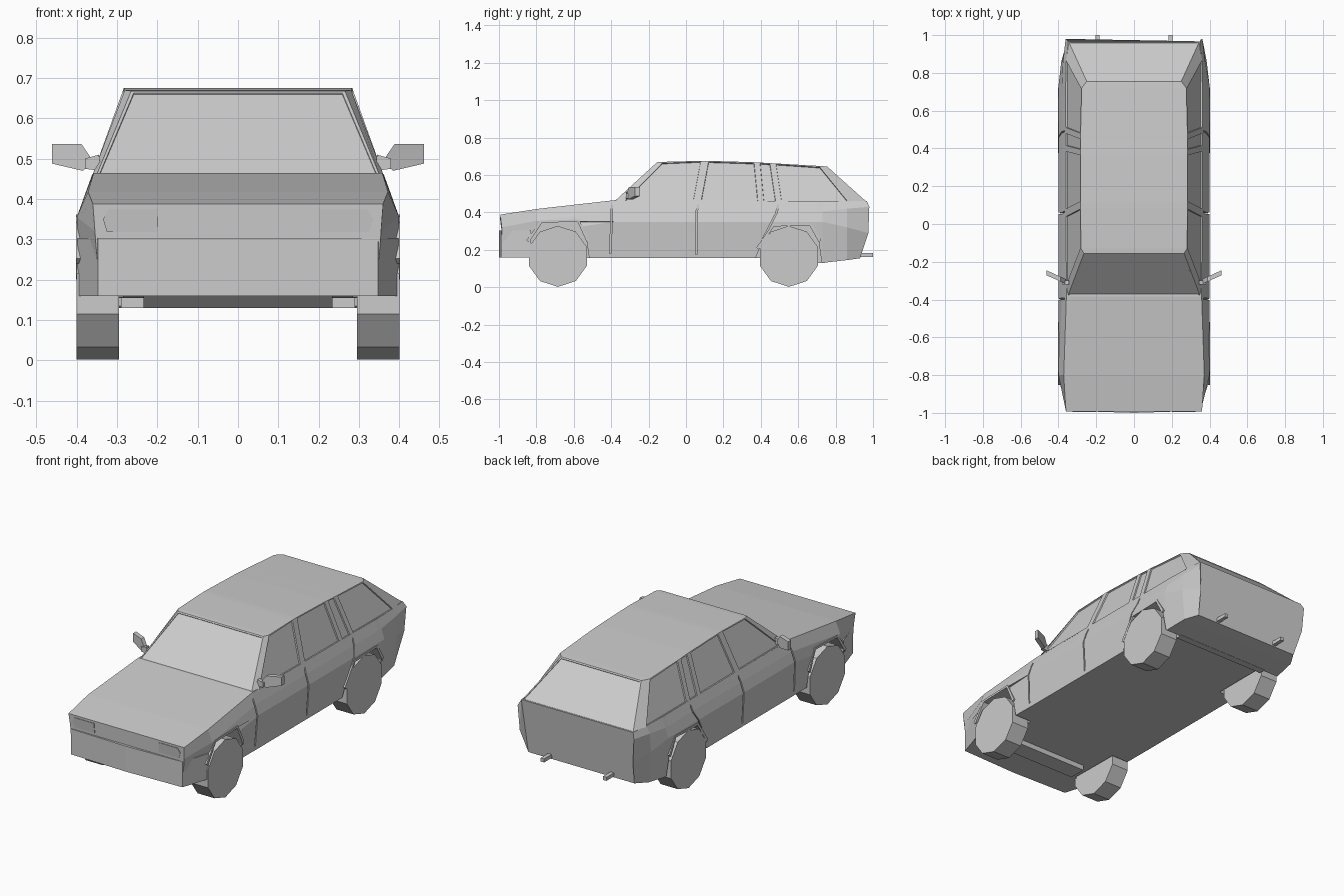
import bpy, bmesh, math
from mathutils import Vector

if "Cube" in bpy.data.objects:
    bpy.data.objects.remove(bpy.data.objects["Cube"], do_unlink=True)

grey = bpy.data.materials.new("plain_grey")
grey.use_nodes = True
grey.diffuse_color = (0.6, 0.6, 0.6, 1)
grey.node_tree.nodes["Principled BSDF"].inputs["Base Color"].default_value = (0.6, 0.6, 0.6, 1)


def finish(name, bm):
    bmesh.ops.recalc_face_normals(bm, faces=bm.faces)
    mesh = bpy.data.meshes.new(name)
    bm.to_mesh(mesh)
    bm.free()
    mesh.materials.append(grey)
    ob = bpy.data.objects.new(name, mesh)
    bpy.context.collection.objects.link(ob)
    return ob


def loft(stations):
    """Skin half rings of (x, y, z), mirrored across x. Returns bmesh, strips, caps."""
    bm = bmesh.new()
    rings = []
    for half in stations:
        full = half + [(-x, y, z) for x, y, z in reversed(half)]
        rings.append([bm.verts.new(p) for p in full])
    n = len(rings[0])
    strips = [[bm.faces.new((a[i], a[(i + 1) % n], b[(i + 1) % n], b[i])) for i in range(n)]
              for a, b in zip(rings, rings[1:])]
    caps = [bm.faces.new(rings[0]), bm.faces.new(rings[-1])]
    bmesh.ops.recalc_face_normals(bm, faces=bm.faces)
    return bm, strips, caps


def prism(name, points, offset):
    """Extrude a planar outline by an offset vector."""
    bm = bmesh.new()
    low = [bm.verts.new(p) for p in points]
    high = [bm.verts.new(Vector(p) + Vector(offset)) for p in points]
    bm.faces.new(low)
    bm.faces.new(high)
    for i in range(len(low)):
        j = (i + 1) % len(low)
        bm.faces.new((low[i], low[j], high[j], high[i]))
    return finish(name, bm)


def side_prism(name, outline, x0, x1, side):
    return prism(name, [(side * x0, y, z) for y, z in outline], (side * (x1 - x0), 0, 0))


def cut(ob, cutter):
    cutter.hide_render = True
    mod = ob.modifiers.new("cut", "BOOLEAN")
    mod.operation = "DIFFERENCE"
    mod.solver = "EXACT"
    mod.object = cutter
    graph = bpy.context.evaluated_depsgraph_get()
    mesh = bpy.data.meshes.new_from_object(ob.evaluated_get(graph))
    ob.modifiers.clear()
    ob.data = mesh
    bpy.data.objects.remove(cutter, do_unlink=True)


# Lower body: rings of sill, waist, shoulder and belt
def ring(y, sill, waist, shoulder, belt, dy=(0, 0, 0, 0)):
    return [(x, y + d, z) for (x, z), d in zip((sill, waist, shoulder, belt), dy)]


body_bm, _, _ = loft([
    ring(-0.985, (.34, .16), (.352, .28), (.355, .32), (.36, .388), (0, 0, 0, -.008)),
    ring(-0.80, (.39, .16), (.395, .29), (.40, .355), (.372, .418)),
    ring(-0.385, (.388, .155), (.40, .35), (.382, .405), (.358, .465)),
    ring(0.70, (.388, .155), (.40, .35), (.382, .405), (.362, .46)),
    ring(0.73, (.385, .13), (.40, .35), (.382, .405), (.362, .46)),
    ring(0.86, (.37, .145), (.385, .32), (.376, .42), (.358, .46)),
    ring(0.98, (.33, .155), (.352, .29), (.362, .43), (.348, .46), (-.05, -.005, 0, -.013)),
])
body = finish("body", body_bm)

# Wheel arches and door gaps
arches = {
    "front": [(-.87, .10), (-.84, .24), (-.77, .345), (-.58, .35), (-.53, .24), (-.51, .10)],
    "rear": [(.35, .10), (.39, .20), (.47, .325), (.66, .33), (.71, .24), (.73, .10)],
}
gaps = [
    [(-.405, .18), (-.395, .44)],
    [(.055, .175), (.058, .41), (.068, .45)],
    [(.40, .235), (.485, .40), (.492, .45)],
]
for side in (1, -1):
    for outline in arches.values():
        cut(body, side_prism("arch_cutter", outline, .285, .5, side))
    for line in gaps:
        strip = [(y - .004, z) for y, z in line] + [(y + .004, z) for y, z in reversed(line)]
        cut(body, side_prism("gap_cutter", strip, .368, .5, side))

# Cabin: belt and roof points per station, windows set into the sides
cabin_stations = [
    (-.385, .352, -.155, .265, .668),
    (-.335, .362, -.13, .281, .670),
    (.045, .362, .085, .283, .676),
    (.075, .362, .115, .283, .676),
    (.39, .362, .37, .283, .668),
    (.41, .362, .39, .283, .667),
    (.485, .362, .455, .283, .663),
    (.505, .362, .475, .283, .662),
    (.87, .36, .72, .277, .648),
    (.965, .346, .755, .25, .645),
]
cabin_bm, strips, caps = loft([[(xb, yb, .457), (xt, yt, zt)]
                               for yb, xb, yt, xt, zt in cabin_stations])
windows = [strips[i][j] for i in (1, 3, 5, 7) for j in (0, 2)]
bmesh.ops.inset_individual(cabin_bm, faces=windows, thickness=.008, depth=0)
bmesh.ops.inset_individual(cabin_bm, faces=windows, thickness=.002, depth=-.007)
bmesh.ops.inset_individual(cabin_bm, faces=caps, thickness=.01, depth=0)
bmesh.ops.inset_individual(cabin_bm, faces=caps, thickness=.001, depth=-.003)
finish("cabin", cabin_bm)

# Bumper and lower valance
bumper = [(.347, -.989), (.398, -.83), (.34, -.83)]
prism("front_bumper",
      [(0, -1.0, .16)] + [(x, y, .16) for x, y in bumper]
      + [(-x, y, .16) for x, y in reversed(bumper)], (0, 0, .143))
prism("front_valance", [(.235, -.84, .165), (.235, -.80, .13), (.235, -.70, .13), (.235, -.70, .165)],
      (-.47, 0, 0))
prism("rear_floor", [(.29, .70, .13), (.29, .74, .13), (.29, .74, .17), (.29, .70, .17)],
      (-.58, 0, 0))

for side, word in ((1, "left"), (-1, "right")):
    # Wheels
    for y, place in ((-.685, "front"), (.55, "rear")):
        rim = [(y + .163 * math.sin(math.tau * i / 10), .165 - .163 * math.cos(math.tau * i / 10))
               for i in range(10)]
        side_prism(f"{place}_{word}_wheel", rim, .295, .401, side)

    # Arch lips
    for place, outline in arches.items():
        trim = outline[1:-1]
        mid = sum(y for y, z in trim) / len(trim)
        outer = [(mid + (y - mid) * 1.08, z + .012) for y, z in trim]
        side_prism(f"{place}_{word}_arch_lip", trim + outer[::-1], .38, .402, side)

    # Door mirrors
    head = [(.36, .495), (.388, .536), (.462, .537), (.462, .488), (.385, .47)]
    prism(f"{word}_mirror",
          [(side * x, -.318 + (x - .36) * .45, z) for x, z in head], (0, .026, 0))
    arm = [(.34, .47), (.345, .51), (.38, .50), (.38, .475)]
    prism(f"{word}_mirror_arm", [(side * x, -.32, z) for x, z in arm], (0, .02, 0))

    # Headlights
    lamp = [(.20, .318), (.325, .318), (.335, .35), (.32, .375), (.20, .375)]
    prism(f"{word}_headlight", [(side * x, -.986 - (z - .32) * .11, z) for x, z in lamp],
          (0, -.003, 0))

    # Tail pipes
    pipe = [(.183, .162), (.205, .162), (.205, .182), (.183, .182)]
    prism(f"{word}_tail_pipe", [(side * x, .90, z) for x, z in pipe], (0, .1, 0))
